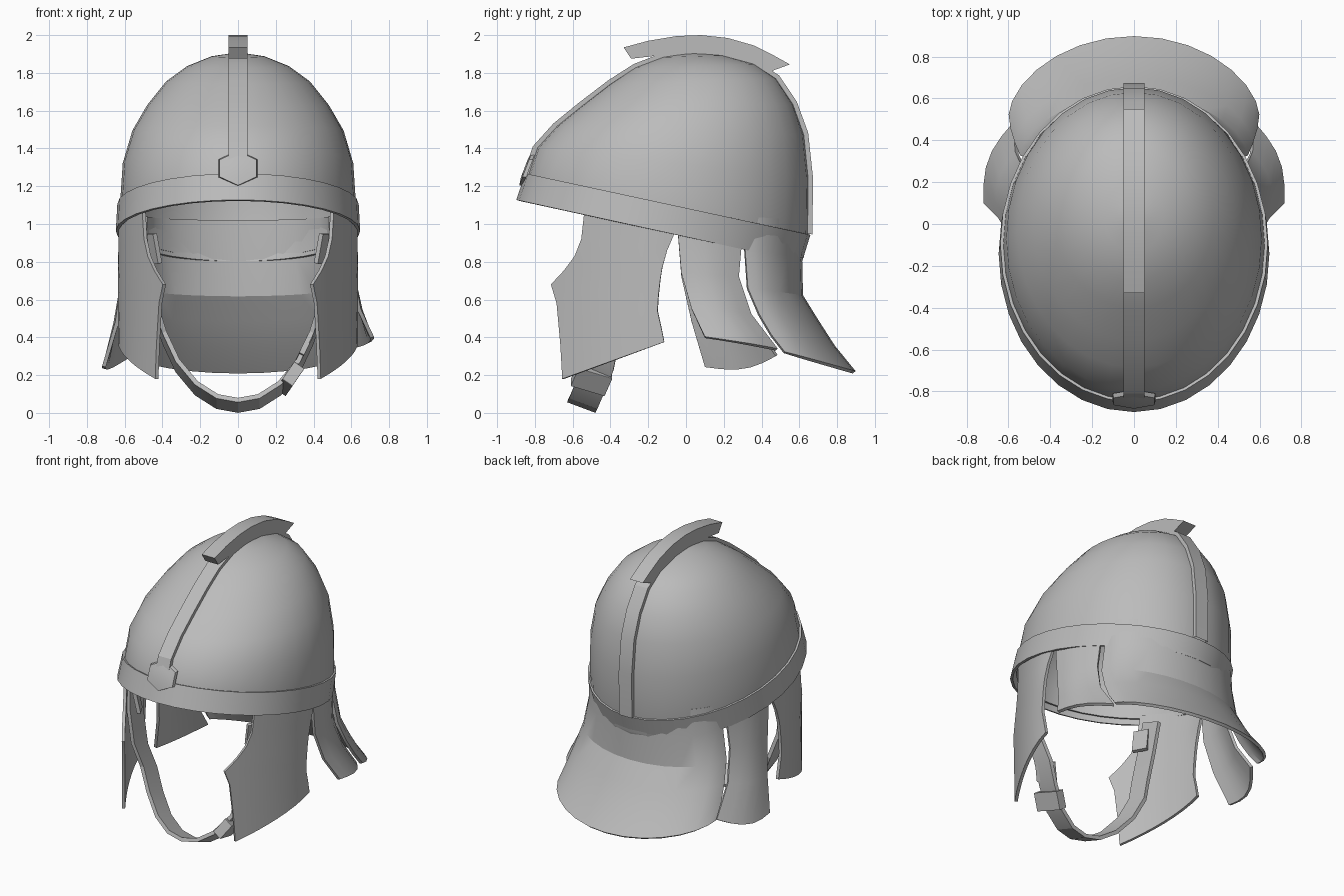
import bpy, math
from mathutils import Vector

cube = bpy.data.objects.get("Cube")
if cube:
    bpy.data.objects.remove(cube, do_unlink=True)

steel = bpy.data.materials.new("grey_steel")
steel.use_nodes = True
steel.diffuse_color = (0.5, 0.5, 0.5, 1)
steel.node_tree.nodes["Principled BSDF"].inputs["Base Color"].default_value = (0.5, 0.5, 0.5, 1)


def make(name, verts, faces, thick=0.0, angle=20):
    mesh = bpy.data.meshes.new(name)
    mesh.from_pydata(verts, [], faces)
    mesh.materials.append(steel)
    obj = bpy.data.objects.new(name, mesh)
    bpy.context.collection.objects.link(obj)
    bpy.ops.object.select_all(action='DESELECT')
    obj.select_set(True)
    bpy.context.view_layer.objects.active = obj
    bpy.ops.object.mode_set(mode='EDIT')
    bpy.ops.mesh.select_all(action='SELECT')
    bpy.ops.mesh.normals_make_consistent(inside=False)
    bpy.ops.object.mode_set(mode='OBJECT')
    if thick:
        mod = obj.modifiers.new("thickness", 'SOLIDIFY')
        mod.thickness, mod.offset = thick, 0
        bpy.ops.object.modifier_apply(modifier=mod.name)
    bpy.ops.object.shade_smooth_by_angle(angle=math.radians(angle))


def sheet(name, rows, thick, closed=False, angle=20):
    """Skin a list of equally long point rows."""
    n = len(rows[0])
    faces = []
    for r in range(len(rows) - 1):
        for c in range(n if closed else n - 1):
            d = (c + 1) % n
            faces.append((r * n + c, r * n + d, (r + 1) * n + d, (r + 1) * n + c))
    make(name, [p for row in rows for p in row], faces, thick, angle)


def tilted_ring(yf, zf, yb, zb, w, n=32):
    """Ellipse through a front point and a back point, with half width w."""
    pts = []
    for i in range(n):
        a = 2 * math.pi * i / n
        t = (1 - math.cos(a)) / 2
        pts.append((w * math.sin(a), yf + (yb - yf) * t, zf + (zb - zf) * t))
    return pts


def lerp(a, b, t):
    return a + (b - a) * t


# Skull of the helmet
levels = [(-.85, 1.15, .615, .82, .615), (-.832, 1.26, .642, .95, .617),
          (-.785, 1.4, .645, 1.24, .603), (-.68, 1.515, .622, 1.47, .552),
          (-.55, 1.62, .565, 1.63, .475), (-.4, 1.735, .475, 1.765, .375),
          (-.27, 1.82, .36, 1.84, .265), (-.13, 1.875, .2, 1.885, .14),
          (.02, 1.9, .04, 1.9, .01)]
sheet("skull", [tilted_ring(*l) for l in levels], 0.015, closed=True, angle=40)

# Brow band around the rim
sheet("brow_band", [tilted_ring(-.89, 1.125, .605, .8, .638),
                    tilted_ring(-.842, 1.265, .65, .945, .63)], 0.018, closed=True, angle=40)

# Ridge strip following the middle of the skull
spine = [Vector((l[0], l[1])) for l in levels[1:-1]] + [Vector((.03, 1.9))]
spine += [Vector((l[2], l[3])) for l in reversed(levels[1:-1])]
mid = Vector((-.1, 1.1))
outer = [p + (p - mid).normalized() * 0.028 for p in spine]
inner = [p - (p - mid).normalized() * 0.005 for p in spine]
sheet("ridge_strip", [[(x, p.x, p.y) for p in line] for x, line in
                      ((-.05, inner), (-.05, outer), (.05, outer), (.05, inner))], 0)

# Raised crest with pointed ends, a side profile extruded across x
profile = [(-.33, 1.935), (-.2, 1.97), (-.05, 1.995), (.08, 2), (.22, 1.985),
           (.36, 1.945), (.46, 1.895), (.55, 1.845), (.44, 1.805), (.36, 1.85),
           (.2, 1.895), (.03, 1.91), (-.12, 1.895), (-.29, 1.875)]
n = len(profile)
faces = [tuple(range(n)), tuple(range(n, 2 * n))]
faces += [(i, (i + 1) % n, n + (i + 1) % n, n + i) for i in range(n)]
make("crest", [(x, y, z) for x in (-.05, .05) for y, z in profile], faces)

# Six-sided boss on the brow, lying against the skull
n = 6
boss = []
for r, depth in ((1, 0), (.95, .02), (.5, .028)):
    for i in range(n):
        a = 2 * math.pi * (i + .5) / n
        z = .095 * r * math.sin(a)
        boss.append((.118 * r * math.cos(a), -.828 + z * .38 - depth, 1.295 + z))
faces = [(r * n + i, r * n + (i + 1) % n, (r + 1) * n + (i + 1) % n, (r + 1) * n + i)
         for r in range(2) for i in range(n)]
make("brow_boss", boss, faces + [tuple(range(2 * n, 3 * n)), tuple(range(n))])


# Cheek guards, curved around the face
def cheek_x(y):
    return .625 - .235 * (abs(y + .13) / .58) ** 1.7


cheek = [(-.53, 1.1, -.04, 1.0), (-.55, .92, -.1, .86), (-.585, .83, -.125, .77),
         (-.64, .755, -.135, .71), (-.71, .68, -.145, .62), (-.68, .58, -.15, .54),
         (-.66, .36, -.13, .45), (-.65, .18, -.115, .375)]
for side, label in ((1, "left"), (-1, "right")):
    rows = []
    for yf, zf, yb, zb in cheek:
        ys = [lerp(yf, yb, i / 8) for i in range(9)]
        rows.append([(side * cheek_x(y), y, lerp(zf, zb, i / 8)) for i, y in enumerate(ys)])
    sheet(label + "_cheek_guard", rows, 0.02)

# Flared side flaps behind the ears, the right one hanging lower
flap = [((.6, -.05, 1.04), (.51, .3, 1.0), .02), ((.605, -.025, .74), (.53, .275, .72), .03),
        ((.64, .03, .55), (.56, .34, .52), .045), ((.71, .1, .40), (.57, .48, .335), .05)]
for side, label, drop in ((1, "left", 0), (-1, "right", .155)):
    rows = []
    for k, (a, b, bulge) in enumerate(flap):
        a, b = Vector(a), Vector(b)
        low = drop * (k / 3) ** 2
        a.z -= low
        b.z -= low * .2
        out = Vector((b.y - a.y, a.x - b.x, 0)).normalized()
        row = []
        for i in range(6):
            wave = math.sin(math.pi * i / 5)
            p = a.lerp(b, i / 5) + out * bulge * wave
            row.append((side * p.x, p.y, p.z - low * .25 * wave))
        rows.append(row)
    sheet(label + "_side_flap", rows, 0.02)

# Neck guard, tucked inside the skull and sweeping out at the back
rows = []
for w, ye, ze, yc, zc in ((.49, .31, 1.04, .605, 1.02), (.495, .31, .87, .605, .82),
                          (.535, .325, .66, .61, .62), (.56, .385, .52, .69, .49),
                          (.58, .45, .41, .78, .35), (.59, .52, .32, .89, .215)):
    row = []
    for i in range(15):
        a = math.pi * (i / 14 - .5)
        t = max(0, math.cos(a)) ** 1.2
        row.append((w * math.sin(a), lerp(ye, yc, t), lerp(ze, zc, t)))
    rows.append(row)
sheet("neck_guard", rows, 0.02)

# Chin strap running from one cheek guard to the other
half = [(.5, -.42, 1.0), (.48, -.45, .78), (.44, -.46, .56), (.39, -.43, .4),
        (.32, -.46, .25), (.22, -.51, .13), (.11, -.54, .06)]
path = half + [(0, -.55, .04)] + [(-x, y, z) for x, y, z in reversed(half)]
across = Vector((0, .075, -.028))
sheet("chin_strap", [[Vector(p) - across for p in path], [Vector(p) + across for p in path]], 0.025)


# Buckle and strap tabs
def block(name, loc, size, rot):
    bpy.ops.mesh.primitive_cube_add(size=1, location=loc, rotation=rot)
    obj = bpy.context.object
    obj.name = name
    obj.scale = size
    obj.data.materials.append(steel)
    mod = obj.modifiers.new("chamfer", 'BEVEL')
    mod.width, mod.segments = 0.012, 1


block("strap_buckle", (.275, -.5, .18), (.065, .19, .12), (-.35, .6, 0))
block("strap_slide", (.35, -.45, .34), (.03, .15, .12), (-.35, .45, 0))
for side, label in ((1, "left"), (-1, "right")):
    block(label + "_strap_tab", (side * .45, -.47, .87), (.025, .1, .16), (0, side * .2, side * -.5))
